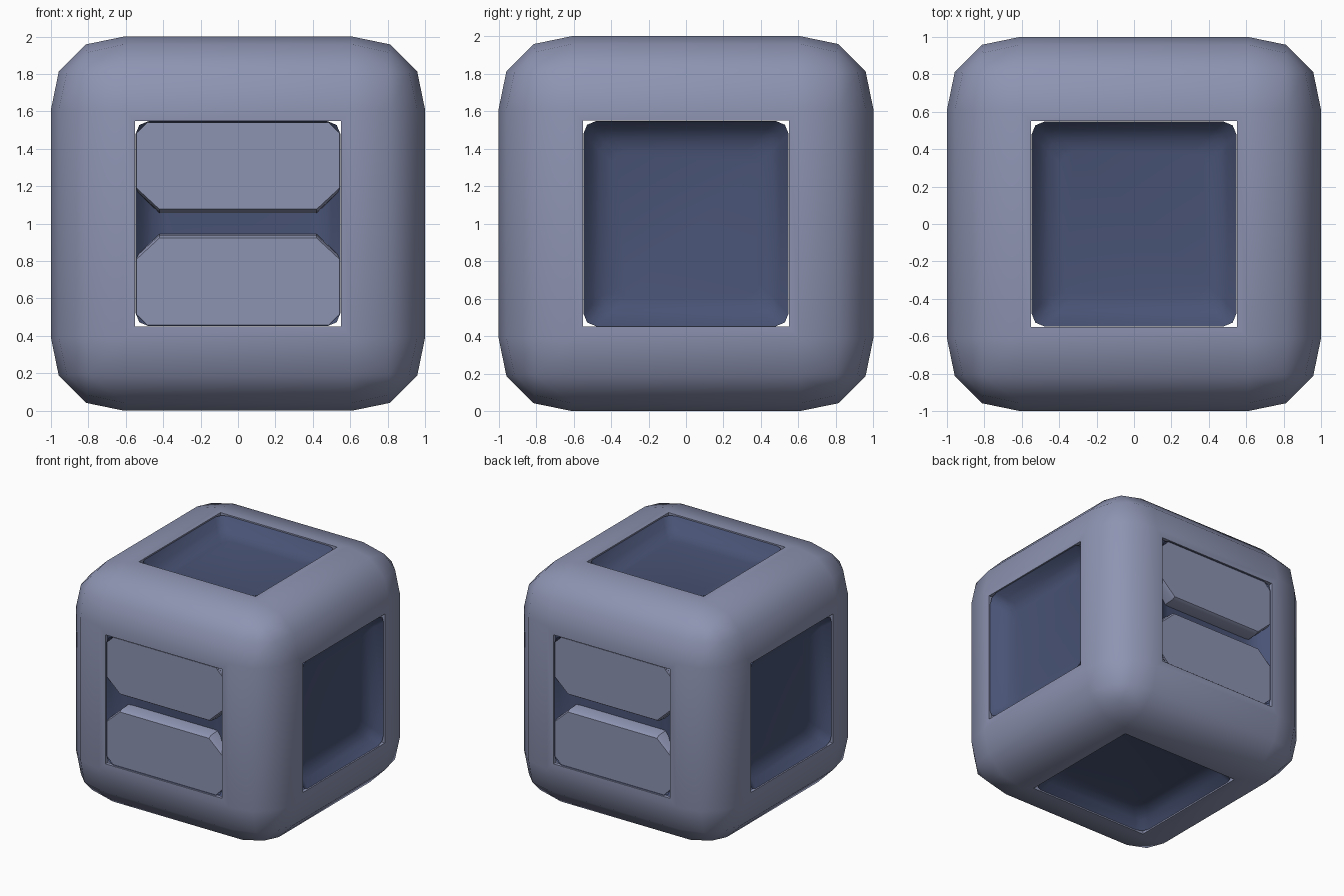
import bpy, bmesh, math
from mathutils import Matrix, Vector

cube = bpy.data.objects.get("Cube")
if cube:
    bpy.data.objects.remove(cube, do_unlink=True)

CENTRE = Matrix.Translation((0, 0, 1))
HOLE = 0.55


def make_material(name, rgb):
    mat = bpy.data.materials.new(name)
    mat.use_nodes = True
    mat.diffuse_color = (*rgb, 1)
    mat.node_tree.nodes["Principled BSDF"].inputs["Base Color"].default_value = (*rgb, 1)
    return mat


shell_grey = make_material("blue_grey", (0.27, 0.295, 0.445))
panel_blue = make_material("dark_blue", (0.066, 0.087, 0.178))


def finish(bm, name, mat, matrix, angle):
    mesh = bpy.data.meshes.new(name)
    bm.to_mesh(mesh)
    bm.free()
    mesh.materials.append(mat)
    mesh.transform(matrix)
    obj = bpy.data.objects.new(name, mesh)
    bpy.context.collection.objects.link(obj)
    bpy.ops.object.select_all(action="DESELECT")
    obj.select_set(True)
    bpy.context.view_layer.objects.active = obj
    bpy.ops.object.shade_smooth_by_angle(angle=math.radians(angle))
    return obj


# Rounded outer frame with a square opening in every side
bm = bmesh.new()
bmesh.ops.create_cube(bm, size=2)
bmesh.ops.bevel(bm, geom=bm.edges[:], offset=0.39, segments=3, profile=0.543, affect="EDGES")
bm.normal_update()
flats = [f for f in bm.faces if f.calc_area() > 1]
bmesh.ops.inset_individual(bm, faces=flats, thickness=0.61 - HOLE, use_even_offset=True)
rims = bmesh.ops.extrude_discrete_faces(bm, faces=flats)["faces"]
bm.normal_update()
for f in rims:
    bmesh.ops.translate(bm, verts=f.verts[:], vec=f.normal * -0.03)
bmesh.ops.delete(bm, geom=rims, context="FACES")
finish(bm, "outer_frame", shell_grey, CENTRE, 40)


# Shallow dished panels: rounded-square rings sloping down to a flat floor
def rounded_square(bm, half, radius, z):
    ring = []
    for corner in range(4):
        turn = Matrix.Rotation(corner * math.pi / 2, 3, "Z")
        for step in range(3):
            a = step * math.pi / 4
            p = Vector((half - radius + radius * math.cos(a),
                        half - radius + radius * math.sin(a), z))
            ring.append(bm.verts.new(turn @ p))
    return ring


def add_panel(name, rotation):
    bm = bmesh.new()
    profile = [(0.548, 0.99), (0.505, 0.925), (0.455, 0.885), (0.39, 0.87)]
    rings = [rounded_square(bm, half, 0.07, z) for half, z in profile]
    for upper, lower in zip(rings, rings[1:]):
        for i in range(len(upper)):
            j = (i + 1) % len(upper)
            bm.faces.new((upper[i], upper[j], lower[j], lower[i]))
    bm.faces.new(rings[-1])
    finish(bm, name, panel_blue, CENTRE @ rotation, 50)


quarter = math.pi / 2
for name, angle, axis in (("top_panel", 0, "X"), ("bottom_panel", math.pi, "X"),
                          ("front_panel", quarter, "X"), ("back_panel", -quarter, "X"),
                          ("left_panel", quarter, "Y"), ("right_panel", -quarter, "Y")):
    add_panel(name, Matrix.Rotation(angle, 4, axis))


# Paired cover plates with clipped corners, filling the front and back openings
def plate_outline(bm, y, grow, flip):
    edge, gap = 0.542, 0.077 - grow
    half = [(0.485, edge), (edge, 0.485), (edge, 0.19 - grow), (0.42, gap)]
    points = half + [(-x, z) for x, z in reversed(half)]
    return [bm.verts.new((x, y, z * flip)) for x, z in points]


def add_plate(name, flip, rotation):
    bm = bmesh.new()
    loops = [plate_outline(bm, -0.99, 0, flip),
             plate_outline(bm, -0.965, 0.016, flip),
             plate_outline(bm, -0.86, 0.022, flip)]
    for a, b in zip(loops, loops[1:]):
        for i in range(len(a)):
            j = (i + 1) % len(a)
            bm.faces.new((a[i], a[j], b[j], b[i]))
    bm.faces.new(loops[0])
    bm.faces.new(loops[-1])
    bmesh.ops.recalc_face_normals(bm, faces=bm.faces[:])
    finish(bm, name, shell_grey, CENTRE @ rotation, 30)


for side, angle in (("front", 0), ("back", math.pi)):
    for level, flip in (("upper", 1), ("lower", -1)):
        add_plate(f"{side}_{level}_plate", flip, Matrix.Rotation(angle, 4, "Z"))
